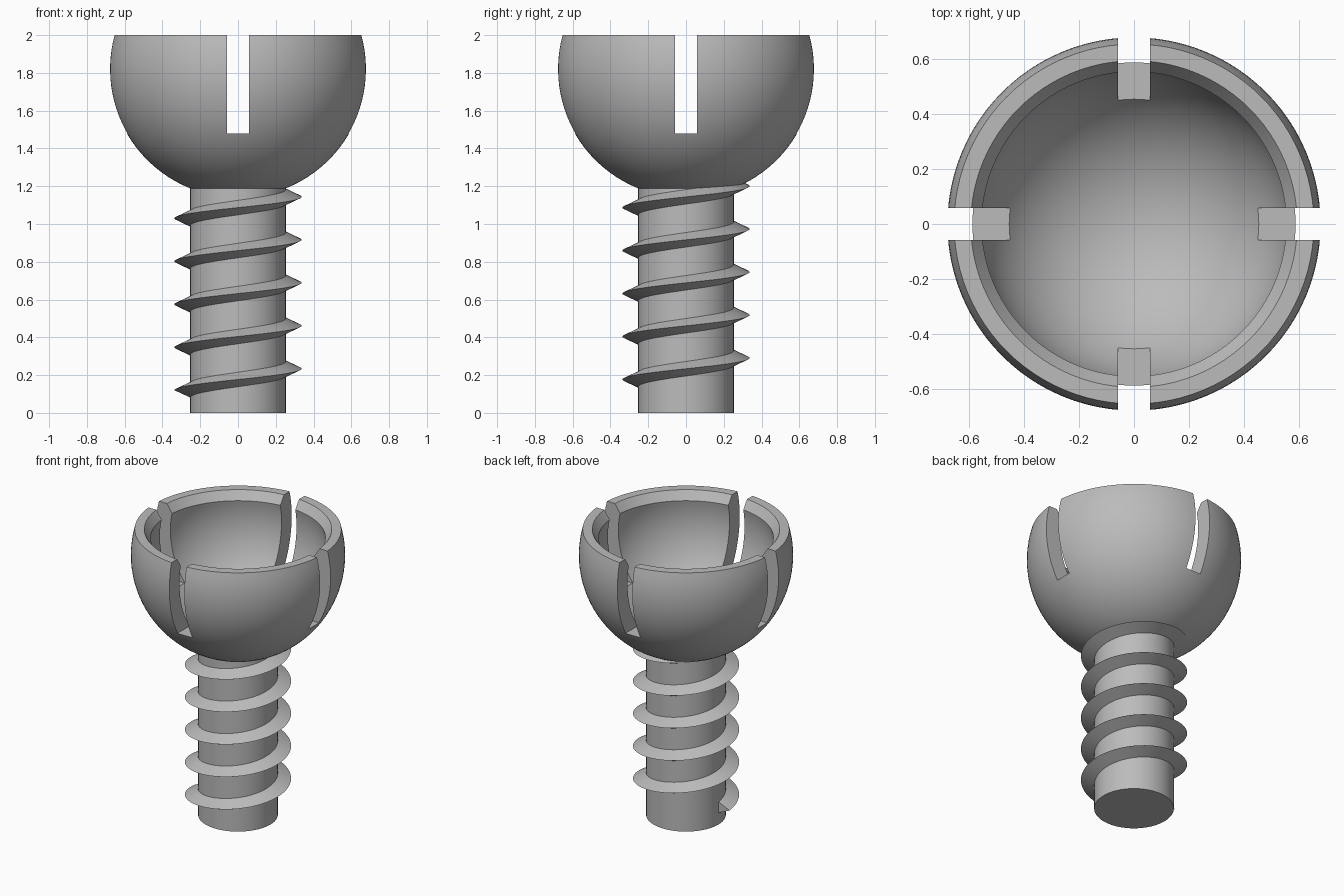
import bpy, bmesh
from math import sin, cos, pi, radians, asin, acos

if "Cube" in bpy.data.objects:
    bpy.data.objects.remove(bpy.data.objects["Cube"], do_unlink=True)

steel = bpy.data.materials.new("plain grey")
steel.use_nodes = True
GREY = (0.5, 0.5, 0.5, 1)
steel.diffuse_color = GREY
steel.node_tree.nodes["Principled BSDF"].inputs["Base Color"].default_value = GREY

TOP, CENTRE = 2.0, 1.82          # rim height and ball centre height
OUTER, INNER = 0.68, 0.568       # ball radius and socket radius
SHAFT = 0.253


def make_object(name, bm):
    bmesh.ops.recalc_face_normals(bm, faces=bm.faces)
    mesh = bpy.data.meshes.new(name)
    bm.to_mesh(mesh)
    bm.free()
    mesh.materials.append(steel)
    obj = bpy.data.objects.new(name, mesh)
    bpy.context.collection.objects.link(obj)
    return obj


def lathe(name, profile, steps=96):
    """Spin an (r, z) profile that starts and ends on the axis."""
    bm = bmesh.new()
    verts = [bm.verts.new((r, 0, z)) for r, z in profile]
    edges = [bm.edges.new(pair) for pair in zip(verts, verts[1:])]
    bmesh.ops.spin(bm, geom=verts + edges, cent=(0, 0, 0), axis=(0, 0, 1),
                   angle=2 * pi, steps=steps, use_duplicate=False)
    bmesh.ops.remove_doubles(bm, verts=bm.verts, dist=1e-5)
    return make_object(name, bm)


def arc(radius, start, end, count=32):
    """Points on the ball's meridian, angles measured from straight down."""
    angles = [start + (end - start) * i / count for i in range(count + 1)]
    return [(radius * sin(a), CENTRE - radius * cos(a)) for a in angles]


def smooth(obj):
    bpy.ops.object.select_all(action="DESELECT")
    obj.select_set(True)
    bpy.context.view_layer.objects.active = obj
    bpy.ops.object.shade_smooth_by_angle(angle=radians(30))


# Hollow ball, cut flat at the top, with a chamfered mouth
outer_end = pi - acos((TOP - CENTRE) / OUTER)
inner_end = pi - asin(0.555 / INNER)
socket = lathe("ball_socket", arc(OUTER, 0, outer_end)
               + [(0.595, TOP)] + arc(INNER, inner_end, 0))

# Four slots, cut by two crossing bars
for length_x, length_y in ((2, 0.116), (0.116, 2)):
    bm = bmesh.new()
    bmesh.ops.create_cube(bm, size=1)
    bmesh.ops.scale(bm, vec=(length_x, length_y, 1), verts=bm.verts)
    bmesh.ops.translate(bm, vec=(0, 0, 1.48 + 0.5), verts=bm.verts)
    cutter = make_object("slot_cutter", bm)
    cutter.hide_render = True
    cut = socket.modifiers.new("slot", "BOOLEAN")
    cut.operation, cut.solver, cut.object = "DIFFERENCE", "EXACT", cutter
    bpy.context.view_layer.objects.active = socket
    bpy.ops.object.modifier_apply(modifier=cut.name)
    bpy.data.objects.remove(cutter, do_unlink=True)
smooth(socket)

# Plain round shaft
smooth(lathe("shaft", [(0, 0), (SHAFT, 0), (SHAFT, 1.22), (0, 1.22)], 64))

# Right-handed thread: a triangular section swept up a helix
TURNS, STEPS, PITCH, START = 5, 64, 0.2275, 0.12
section = [(SHAFT - 0.01, -0.043), (0.337, 0), (SHAFT - 0.01, 0.043)]
bm = bmesh.new()
rings = []
for i in range(TURNS * STEPS + 1):
    a = pi + 2 * pi * i / STEPS
    z = START + PITCH * i / STEPS
    rings.append([bm.verts.new((r * cos(a), r * sin(a), z + h)) for r, h in section])
for low, high in zip(rings, rings[1:]):
    for k in range(3):
        n = (k + 1) % 3
        bm.faces.new((low[k], low[n], high[n], high[k]))
bm.faces.new(rings[0])
bm.faces.new(rings[-1])
smooth(make_object("thread", bm))
